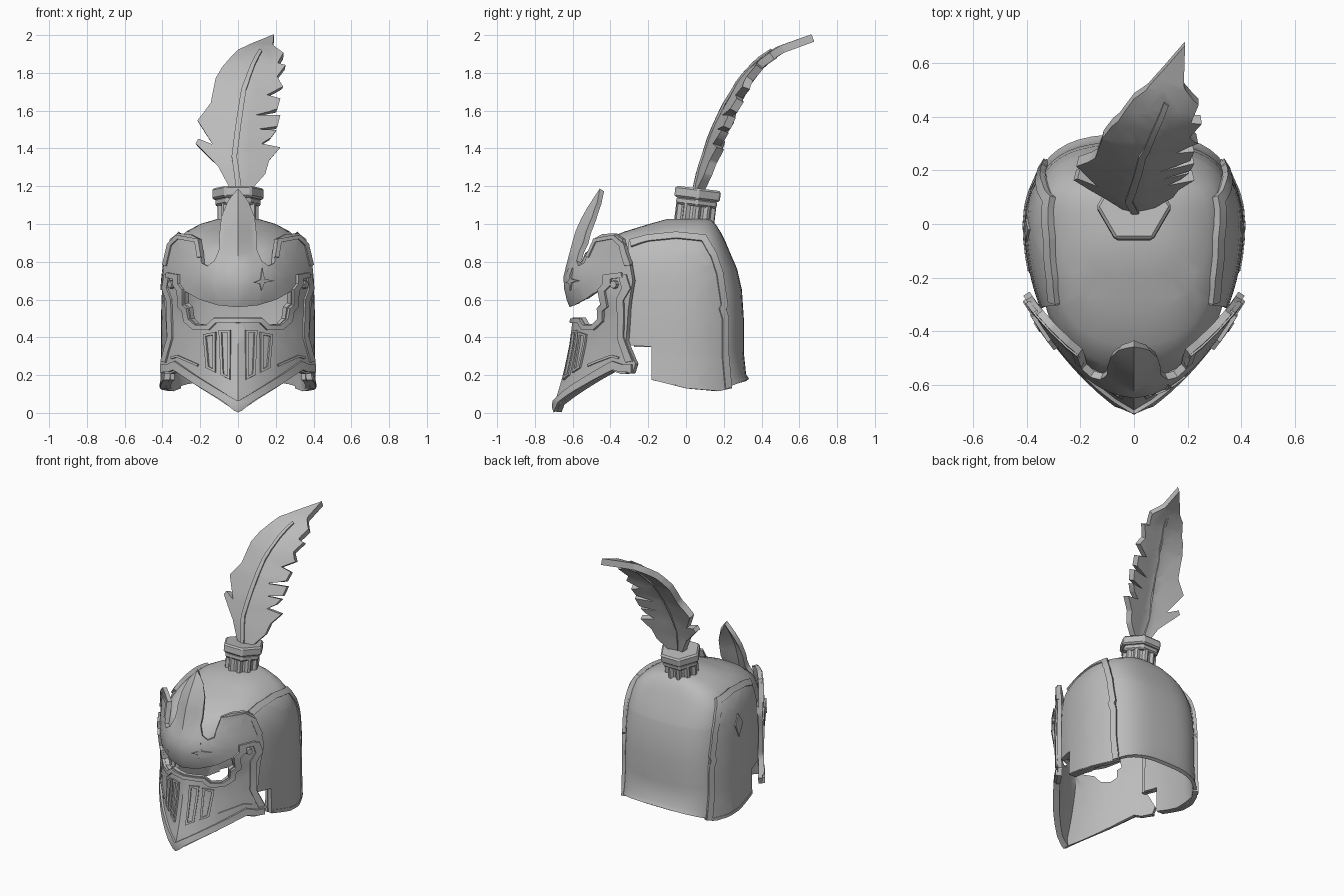
import bpy, bmesh, math
from mathutils import Vector, Matrix

if "Cube" in bpy.data.objects:
    bpy.data.objects.remove(bpy.data.objects["Cube"])

STEEL = bpy.data.materials.new("steel grey")
STEEL.diffuse_color = (0.5, 0.5, 0.5, 1)
STEEL.use_nodes = True
STEEL.node_tree.nodes["Principled BSDF"].inputs["Base Color"].default_value = STEEL.diffuse_color


def lerp(table, x):
    if x <= table[0][0]:
        return table[0][1]
    for (a, p), (b, q) in zip(table, table[1:]):
        if x <= b:
            return p + (q - p) * (x - a) / (b - a)
    return table[-1][1]


def finish(bm, name, thick=0, mirror=False, angle=32):
    me = bpy.data.meshes.new(name)
    bm.to_mesh(me)
    bm.free()
    ob = bpy.data.objects.new(name, me)
    bpy.context.collection.objects.link(ob)
    me.materials.append(STEEL)
    if mirror:
        m = ob.modifiers.new("mirror", 'MIRROR')
        m.use_bisect_axis[0] = True
    if thick:
        s = ob.modifiers.new("thickness", 'SOLIDIFY')
        s.thickness, s.offset = thick, 0
    bpy.ops.object.select_all(action='DESELECT')
    ob.select_set(True)
    bpy.context.view_layer.objects.active = ob
    bpy.ops.object.convert(target='MESH')
    bm = bmesh.new()
    bm.from_mesh(ob.data)
    bmesh.ops.recalc_face_normals(bm, faces=bm.faces)
    bm.to_mesh(ob.data)
    bm.free()
    bpy.ops.object.shade_smooth_by_angle(angle=math.radians(angle))
    return ob


def cut(bm, co, no):
    bmesh.ops.bisect_plane(bm, geom=bm.verts[:] + bm.edges[:] + bm.faces[:],
                           plane_co=co, plane_no=no, dist=1e-5)


def surf_normal(f, u, v):
    e = 0.004
    n = (f(u + e, v) - f(u - e, v)).cross(f(u, v + e) - f(u, v - e))
    return n.normalized()


# Wraps flat polygons onto a surface f(u, v), pushed out along its normal
def sheet(name, polys, f, thick, lift=0, mirror=True, step=0.06):
    bm = bmesh.new()
    for p in polys:
        bm.faces.new([bm.verts.new((u, v, 0)) for u, v in p])
    bmesh.ops.remove_doubles(bm, verts=bm.verts, dist=1e-5)
    bmesh.ops.triangulate(bm, faces=bm.faces[:])
    for axis, count in ((0, 12), (1, 36)):
        for i in range(-count, count + 1):
            no = Vector((0, 0, 0))
            no[axis] = 1
            cut(bm, no * (i * step), no)
    for v in bm.verts:
        a, b = v.co.x, v.co.y
        v.co = f(a, b) + (surf_normal(f, a, b) * lift if lift else Vector())
    return finish(bm, name, thick, mirror)


# Band of given width following a path on a surface
def strip(name, path, width, f, thick, lift, closed=False, mirror=True):
    pts = [Vector(p) for p in path]
    n = len(pts)
    left, right = [], []
    for i, p in enumerate(pts):
        a = pts[i - 1] if closed or i else p
        b = pts[(i + 1) % n] if closed or i < n - 1 else p
        d1 = (p - a).normalized() if p != a else (b - p).normalized()
        d2 = (b - p).normalized() if p != b else d1
        t = (d1 + d2).normalized()
        m = Vector((-t.y, t.x)) * width / 2 / max(0.6, t.dot(d1))
        left.append(tuple(p + m))
        right.append(tuple(p - m))
    quads = [(left[i], right[i], right[(i + 1) % n], left[(i + 1) % n])
             for i in range(n if closed else n - 1)]
    return sheet(name, quads, f, thick, lift, mirror)


# Visor surface: keeled at the chin, rounder at the brow
KEEL = [(0, -.67), (.04, -.685), (.12, -.66), (.2, -.637), (.35, -.605), (.5, -.585), (.57, -.605), (.63, -.63),
        (.72, -.635), (.8, -.615), (.95, -.575), (1.05, -.53), (1.18, -.445)]


def visor(x, z):
    c, t = lerp(KEEL, z), abs(x) / 0.39
    k = min(1, max(0, (z - .4) / .25))
    g = (.35 - .25 * k) * t + (.65 + .25 * k) * t ** 2.1
    ridge = min(abs(x), .08) * max(0, min(.6, (z - .75) * 4))
    return Vector((x, c + (-.275 - c) * g + ridge * (1 - min(1, t)), z))


sheet("visor", [[
    (0, 1.18), (.05, 1.11), (.083, 1.03), (.095, .94), (.095, .86), (.12, .8), (.155, .775), (.185, .79),
    (.19, .85), (.2, .92), (.25, .945), (.31, .95), (.35, .92), (.38, .8), (.39, .7), (.375, .55),
    (.365, .38), (.4, .26), (.39, .21), (.35, .205), (.32, .22), (.2, .135), (0, .005), (0, .505),
    (.12, .505), (.155, .468), (.21, .47), (.24, .5), (.248, .56), (.27, .58), (.27, .645), (.2, .605),
    (.1, .575), (0, .565)]], visor, .028)
# Raised trims on the visor
strip("chin_rim", [(-.05, .01), (0, .035), (.2, .165), (.32, .25), (.355, .235), (.39, .235)], .04, visor, .028, .014)
strip("eye_frame", [(-.05, .487), (0, .487), (.113, .487), (.147, .452), (.215, .452), (.257, .49), (.266, .55),
                    (.288, .57), (.288, .65), (.31, .68), (.31, .72), (.36, .73)], .026, visor, .026, .016)
strip("cheek_rim", [(.36, .73), (.372, .66), (.35, .6), (.345, .4), (.38, .27)], .025, visor, .02, .014)
strip("ear_rim", [(.195, .82), (.21, .91), (.31, .93), (.35, .89), (.375, .78)], .02, visor, .018, .012)
for i, slot in enumerate(([(.04, .43), (.085, .43), (.075, .2), (.04, .18)],
                          [(.115, .42), (.165, .41), (.15, .24), (.115, .22)])):
    strip(f"breath_slot_frame_{i + 1}", slot, .013, visor, .016, .017, closed=True)
strip("cheek_groove_trim", [(.2, .25), (.31, .3), (.34, .29)], .012, visor, .012, .016)
star = [(.075, .69), (.11, .705), (.12, .76), (.13, .71), (.18, .7), (.13, .69), (.115, .65), (.107, .685)]
sheet("battle_dent", [star], visor, .008, .018, mirror=False)

# Visor pivots
for s in (-1, 1):
    p = visor(.335, .68)
    n = surf_normal(visor, .335, .68)
    p, n = Vector((s * p.x, p.y, p.z)), Vector((s * n.x, n.y, n.z))
    bm = bmesh.new()
    bmesh.ops.create_cone(bm, cap_ends=True, segments=8, radius1=.028, radius2=.02, depth=.05,
                          matrix=Matrix.Translation(p + n * .008) @ n.to_track_quat('Z', 'Y').to_matrix().to_4x4())
    finish(bm, "pivot_" + ("left" if s < 0 else "right"))

# Skull shell: stacked rings (z, half width, front, back), then opened at the face
RINGS = [(.13, .37, -.4, .325), (.2, .368, -.42, .308), (.32, .367, -.44, .295), (.5, .365, -.47, .295),
         (.65, .361, -.53, .285), (.76, .354, -.56, .26), (.84, .342, -.525, .225), (.9, .318, -.445, .2),
         (.95, .27, -.32, .175), (.99, .195, -.19, .15), (1.015, .11, -.1, .125)]
bm = bmesh.new()
N, rows = 44, []
for z, w, front, back in RINGS:
    row = []
    for i in range(N):
        a = 2 * math.pi * i / N
        c, s = math.cos(a), math.sin(a)
        e = .68 if s > 0 else .82
        x = w * math.copysign(abs(c) ** e, c)
        y = (back if s > 0 else -front) * math.copysign(abs(s) ** e, s)
        rise = (max(0, y - .2) * .35 + max(0, -y) * .25) if not rows else 0
        row.append(bm.verts.new((x, y, z + min(.06, rise))))
    rows.append(row)
for r, q in zip(rows, rows[1:]):
    for i in range(N):
        j = (i + 1) % N
        bm.faces.new((r[i], r[j], q[j], q[i]))
bm.faces.new(rows[-1])
for co, no in (((0, -.27, 0), (0, 1, 0)), ((0, -.18, 0), (0, 1, 0)), ((0, 0, .74), (0, 0, 1)),
               ((0, 0, .35), (0, 0, 1))):
    cut(bm, co, no)
gone = []
for f in bm.faces:
    c = f.calc_center_median()
    if (c.y < -.27 and c.z < .74) or (c.y < -.18 and c.z < .35):
        gone.append(f)
bmesh.ops.delete(bm, geom=gone, context='FACES')
finish(bm, "skull_shell", .022)

# Side plates with rims, wrapping inward toward the back
SIDE = [(.1, .398), (.3, .392), (.5, .393), (.7, .386), (.8, .373), (.88, .348), (.95, .295)]


def side(y, z):
    return Vector((lerp(SIDE, z) - (1.5 if y > 0 else .6) * y * y, y, z))


sheet("side_plate", [[(-.3, .9), (-.2, .93), (-.05, .945), (.1, .93), (.15, .84), (.18, .75), (.215, .5),
                      (.215, .3), (.235, .13), (.17, .115), (0, .13), (-.18, .175), (-.18, .35), (-.31, .36)]],
      side, .03)
strip("side_plate_rim", [(-.29, .89), (-.2, .915), (-.05, .93), (.09, .915), (.14, .83), (.17, .74), (.195, .57),
                         (.185, .55), (.2, .5), (.2, .3), (.215, .13)], .033, side, .022, .012)
strip("side_plate_hem", [(.2, .13), (.1, .13), (0, .145), (-.17, .187)], .02, side, .012, .012)
dent = sheet("side_dent", [[(-.06, .73), (-.02, .8), (.02, .73), (-.01, .65)]], side, .009, .018, mirror=False)
dent.data.transform(Matrix.Scale(-1, 4, (1, 0, 0)))
dent.data.flip_normals()

# Plume socket: fluted stem and hexagonal collar, tilted back
tilt = Matrix.Translation((0, .042, 1.0)) @ Matrix.Rotation(math.radians(-7), 4, 'X')
bm = bmesh.new()
flutes = [(.108 if i % 4 < 2 else .092, 2 * math.pi * i / 40) for i in range(40)]
bottom = [bm.verts.new((r * math.cos(a), r * math.sin(a), -.03)) for r, a in flutes]
top = [bm.verts.new((r * math.cos(a), r * math.sin(a), .12)) for r, a in flutes]
for i in range(40):
    bm.faces.new((bottom[i - 1], bottom[i], top[i], top[i - 1]))
bm.faces.new(top)
bm.transform(tilt)
finish(bm, "plume_socket", angle=20)
for name, radius, depth, h in (("plume_collar", .14, .06, .16), ("plume_collar_step", .125, .04, .115)):
    bm = bmesh.new()
    bmesh.ops.create_cone(bm, cap_ends=True, segments=6, radius1=radius, radius2=radius, depth=depth,
                          matrix=tilt @ Matrix.Translation((0, 0, h)) @ Matrix.Rotation(math.pi / 6, 4, 'Z'))
    bmesh.ops.bevel(bm, geom=bm.edges[:], offset=.01, segments=1, affect='EDGES')
    finish(bm, name, angle=20)

# Feather plume: jagged blade cupped around a curved rib
BEND = [(1.15, .055), (1.3, .09), (1.45, .14), (1.6, .205), (1.75, .295), (1.85, .385), (1.92, .49), (1.99, .685)]
RIB = [(1.15, .01), (1.35, -.02), (1.5, 0), (1.7, .03), (1.83, .08), (1.9, .12)]


def plume(x, z):
    return Vector((x, lerp(BEND, z) + .25 * abs(x - lerp(RIB, z)) * min(1, max(0, (2 - z) * 3)), z))


sheet("feather", [[
    (-.03, 1.17), (-.1, 1.3), (-.22, 1.42), (-.205, 1.445), (-.13, 1.415), (-.21, 1.54), (-.14, 1.63),
    (-.115, 1.76), (-.08, 1.82), (-.035, 1.87), (0, 1.905), (.08, 1.94), (.19, 1.985), (.185, 1.93),
    (.24, 1.89), (.21, 1.84), (.25, 1.83), (.205, 1.77), (.235, 1.72), (.15, 1.675), (.22, 1.655), (.205, 1.6),
    (.09, 1.57), (.22, 1.57), (.205, 1.51), (.1, 1.495), (.2, 1.49), (.17, 1.45), (.12, 1.42), (.22, 1.4),
    (.16, 1.33), (.14, 1.26), (.06, 1.17)]], plume, .042, mirror=False, step=.055)
for name, lift in (("feather_rib_back", -.024), ("feather_rib_front", .024)):
    strip(name, [(x, z) for z, x in RIB], .016, plume, .012, lift, mirror=False)
